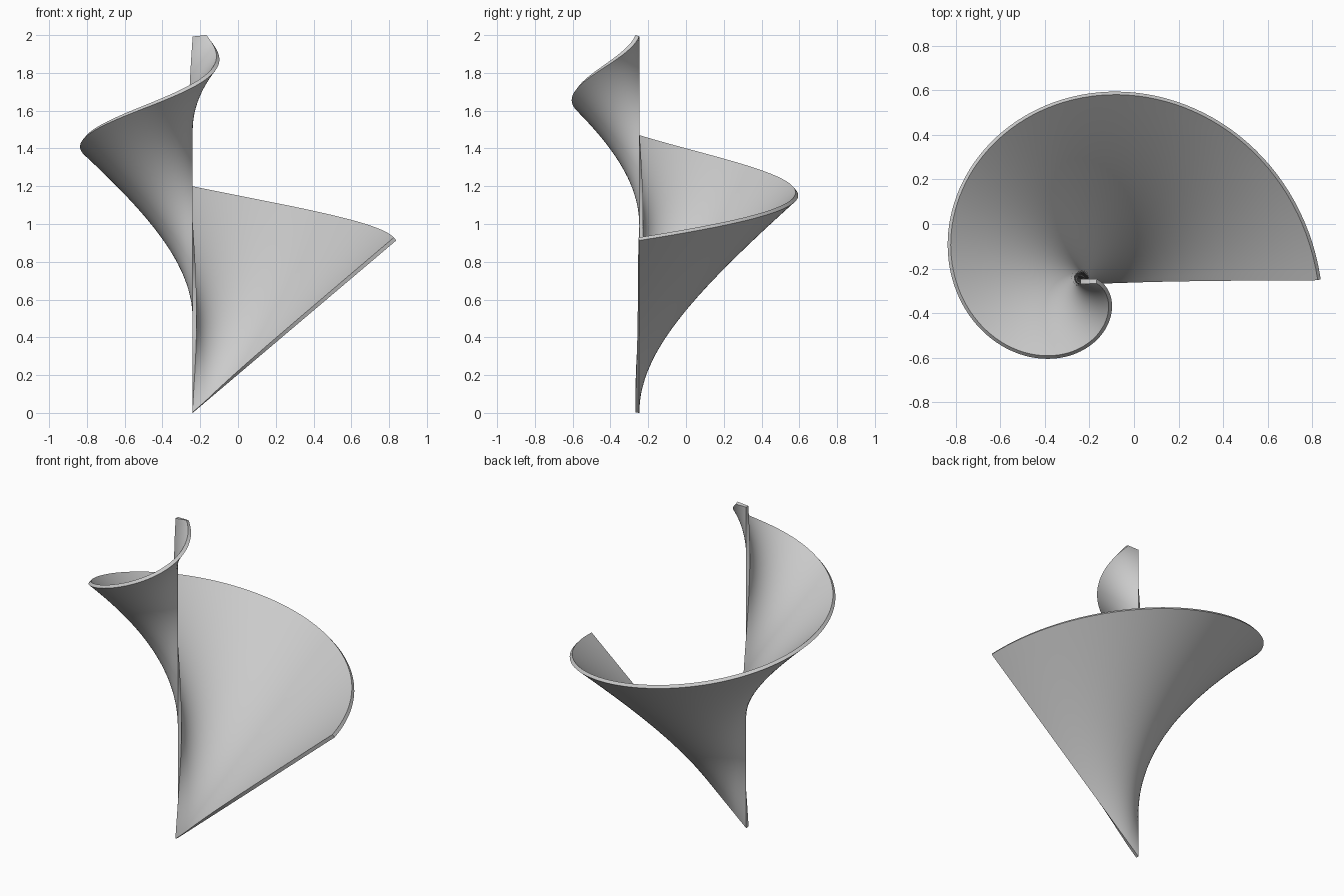
import bpy
import bmesh
import math
from mathutils import Vector

if "Cube" in bpy.data.objects:
    bpy.data.objects.remove(bpy.data.objects["Cube"])

# Proportions of the spiral sheet
AXIS_X, AXIS_Y = -0.24, -0.2475
TOP = 1.993
RIM_START = 0.913
RADIUS_START, RADIUS_END = 1.078, 0.073
THICKNESS = 0.021
TURN_STEPS, RULE_STEPS = 128, 16


def lerp(a, b, t):
    return a + (b - a) * t


def ruling(t):
    """Axis end and rim end of the straight line at turn fraction t."""
    angle = math.tau * t
    radius = lerp(RADIUS_START, RADIUS_END, t)
    inner = Vector((AXIS_X, AXIS_Y, lerp(0, TOP, t)))
    outer = Vector((AXIS_X + radius * math.cos(angle),
                    AXIS_Y + radius * math.sin(angle),
                    lerp(RIM_START, TOP, t)))
    return inner, outer


# Matte grey material
grey = bpy.data.materials.new("plain grey")
grey.use_nodes = True
colour = (0.6, 0.6, 0.6, 1)
grey.diffuse_color = colour
grey.node_tree.nodes["Principled BSDF"].inputs["Base Color"].default_value = colour

# Ruled sheet sweeping one full turn around the upright axis
bm = bmesh.new()
rows = []
for i in range(TURN_STEPS + 1):
    inner, outer = ruling(i / TURN_STEPS)
    rows.append([bm.verts.new(inner.lerp(outer, j / RULE_STEPS))
                 for j in range(RULE_STEPS + 1)])
for a, b in zip(rows, rows[1:]):
    for j in range(RULE_STEPS):
        bm.faces.new((a[j], a[j + 1], b[j + 1], b[j]))
mesh = bpy.data.meshes.new("spiral_sheet")
bm.to_mesh(mesh)
bm.free()
mesh.materials.append(grey)

sheet = bpy.data.objects.new("spiral_sheet", mesh)
bpy.context.collection.objects.link(sheet)

# Thickness towards the hollow side of the sheet
solid = sheet.modifiers.new("thickness", "SOLIDIFY")
solid.thickness = THICKNESS
solid.offset = 1

# Smooth faces with crisp rims
bpy.ops.object.select_all(action="DESELECT")
sheet.select_set(True)
bpy.context.view_layer.objects.active = sheet
bpy.ops.object.modifier_apply(modifier=solid.name)
bpy.ops.object.shade_smooth_by_angle(angle=math.radians(35))
